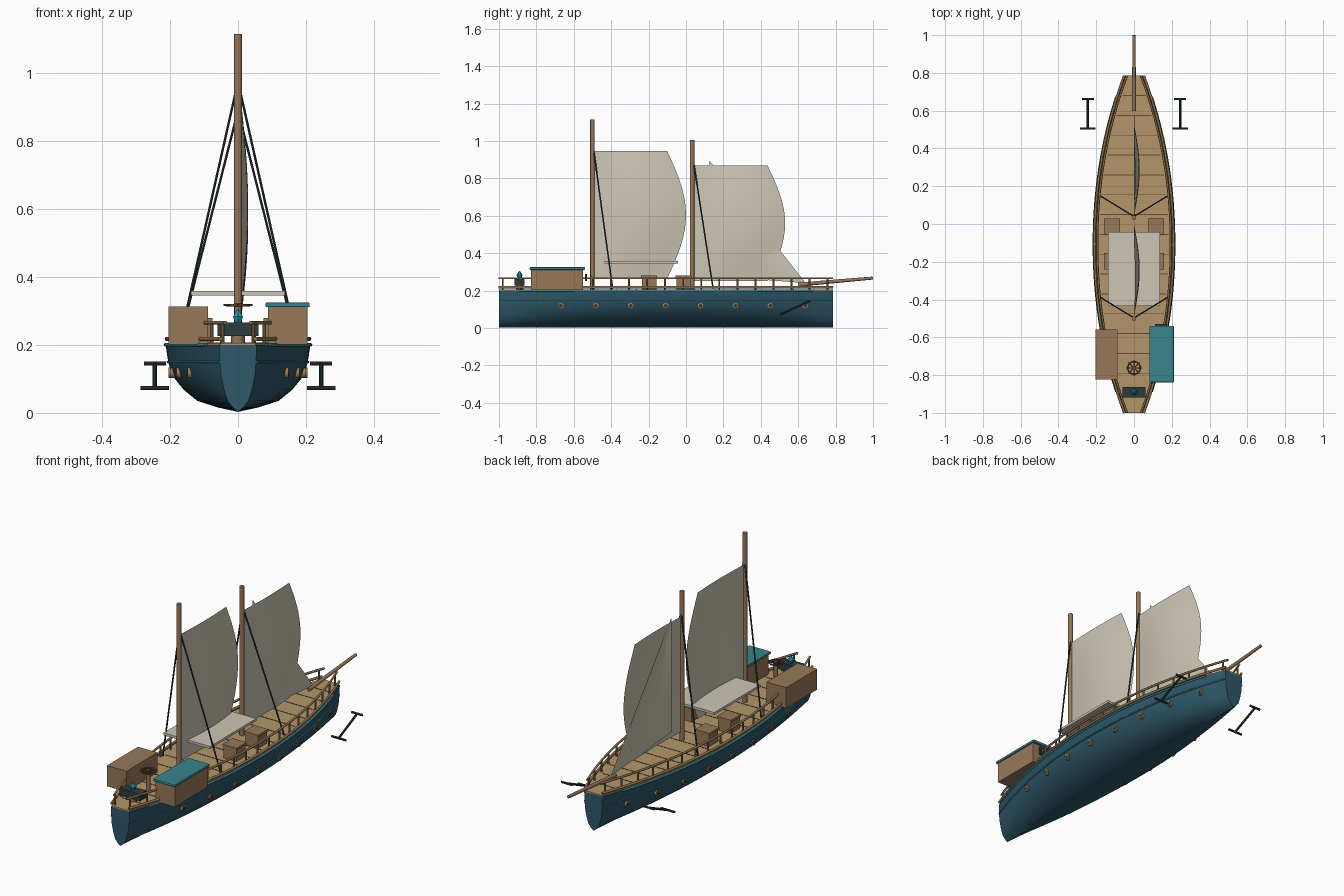
import bpy, bmesh, math
from mathutils import Vector

if "Cube" in bpy.data.objects:
    bpy.data.objects.remove(bpy.data.objects["Cube"])


def mat(name, r, g, b):
    m = bpy.data.materials.new(name)
    lin = [(c / 255 / 12.92 if c < 11 else ((c / 255 + 0.055) / 1.055) ** 2.4) for c in (r, g, b)]
    m.diffuse_color = (*lin, 1)
    m.use_nodes = True
    m.node_tree.nodes["Principled BSDF"].inputs["Base Color"].default_value = m.diffuse_color
    return m


HULL = mat("deep blue hull", 46, 88, 107)
DECK = mat("tan deck", 180, 150, 107)
WOOD = mat("brown wood", 152, 120, 88)
SEAM = mat("dark wood", 100, 76, 52)
RAIL = mat("rail wood", 150, 119, 80)
TEAL = mat("teal paint", 56, 132, 140)
DARK = mat("dark iron", 44, 60, 62)
GLOW = mat("bright crystal", 34, 158, 178)
SAIL = mat("cream canvas", 204, 198, 180)
BRASS = mat("brass", 165, 125, 80)


def finish(name, bm, m, smooth=None):
    bmesh.ops.recalc_face_normals(bm, faces=bm.faces)
    me = bpy.data.meshes.new(name)
    bm.to_mesh(me)
    bm.free()
    ob = bpy.data.objects.new(name, me)
    bpy.context.collection.objects.link(ob)
    me.materials.append(m)
    if smooth:
        bpy.ops.object.select_all(action='DESELECT')
        ob.select_set(True)
        bpy.context.view_layer.objects.active = ob
        bpy.ops.object.shade_smooth_by_angle(angle=math.radians(smooth))
    return ob


def box(name, x, y, z, m):
    """Box from (min, max) ranges."""
    bm = bmesh.new()
    bmesh.ops.create_cube(bm, size=1)
    for v in bm.verts:
        v.co = [(a + b) / 2 + c * (b - a) for (a, b), c in zip((x, y, z), v.co)]
    return finish(name, bm, m)


def rod(name, a, b, r, m, r2=None, sides=12):
    a, b = Vector(a), Vector(b)
    bm = bmesh.new()
    bmesh.ops.create_cone(bm, cap_ends=True, segments=sides, radius1=r,
                          radius2=r if r2 is None else r2, depth=(b - a).length)
    q = (b - a).to_track_quat('Z', 'Y')
    for v in bm.verts:
        v.co = q @ v.co + (a + b) / 2
    return finish(name, bm, m, 40)


def tube(name, pts, r, m, closed=False):
    cu = bpy.data.curves.new(name, 'CURVE')
    cu.dimensions = '3D'
    cu.bevel_depth, cu.bevel_resolution, cu.use_fill_caps = r, 1, True
    sp = cu.splines.new('POLY')
    sp.points.add(len(pts) - 1)
    for p, c in zip(sp.points, pts):
        p.co = (*c, 1)
    sp.use_cyclic_u = closed
    cu.materials.append(m)
    ob = bpy.data.objects.new(name, cu)
    bpy.context.collection.objects.link(ob)
    return ob


def loft(name, rows, m, smooth, caps=False):
    bm = bmesh.new()
    vs = [[bm.verts.new(p) for p in row] for row in rows]
    for r0, r1 in zip(vs, vs[1:]):
        for i in range(len(r0) - 1):
            bm.faces.new((r0[i], r0[i + 1], r1[i + 1], r1[i]))
    if caps:
        bm.faces.new(vs[0])
        bm.faces.new(vs[-1])
        for r0, r1 in zip(vs, vs[1:]):
            bm.faces.new((r0[0], r1[0], r1[-1], r0[-1]))
    return finish(name, bm, m, smooth)


# Plan outline of the ship
Y0, Y1 = -1.0, 0.785
def half(y):
    return 0.213 - 0.158 * abs((y + 0.107) / 0.893) ** 2.1

STATIONS = [Y0 + (Y1 - Y0) * i / 32 for i in range(33)]

# Hull: one cross-section scaled along the length
SECTION = [(1, 0.2), (0.965, 0.15), (0.91, 0.11), (0.75, 0.068), (0.56, 0.035), (0.28, 0.016), (0, 0.003)]
full = SECTION + [(-x, z) for x, z in SECTION[-2::-1]]
loft("hull", [[(x * half(y), y, z) for x, z in full] for y in STATIONS], HULL, 42, caps=True)

# Deck and plank seams
loft("deck", [[(s * (half(y) - 0.004), y, z) for s, z in ((1, 0.198), (1, 0.206), (-1, 0.206), (-1, 0.198))]
              for y in STATIONS], DECK, 30, caps=True)
for i in range(1, 17):
    y = Y0 + i * 0.105
    w = half(y) - 0.03
    box("plank_seam", (-w, w), (y - 0.002, y + 0.002), (0.205, 0.2075), SEAM)

# Side trims, rails, posts and portholes
for s in (1, -1):
    tube("edge_trim", [(s * half(y), y, 0.2) for y in STATIONS[2:-2]], 0.006, TEAL)
    tube("rub_strip", [(s * 0.968 * half(y), y, 0.15) for y in STATIONS], 0.004, TEAL)
    tube("lower_rail", [(s * (half(y) - 0.004), y, 0.218) for y in STATIONS], 0.007, RAIL)
    tube("upper_rail", [(s * (half(y) - 0.018), y, 0.266) for y in STATIONS], 0.006, RAIL)
    for i in range(19):
        y = Y0 + 0.02 + i * 0.0965
        x = s * (half(y) - 0.018)
        rod("rail_post", (x, y, 0.2), (x, y, 0.266), 0.005, RAIL, sides=8)
    for i in range(8):
        y = -0.67 + i * 0.187
        x = 0.92 * half(y)
        rod("porthole_ring", (s * (x - 0.012), y, 0.118), (s * (x + 0.008), y, 0.118), 0.016, BRASS)
        rod("porthole_glass", (s * x, y, 0.118), (s * (x + 0.009), y, 0.118), 0.010, DARK)

# Masts and bowsprit
rod("main_mast", (0, -0.5, 0.2), (0, -0.5, 1.115), 0.012, WOOD)
rod("fore_mast", (0, 0.033, 0.2), (0, 0.033, 1.005), 0.012, WOOD)
rod("bowsprit", (0, 0.6, 0.232), (0, 0.999, 0.267), 0.011, WOOD, 0.008)

# Shrouds
for s in (1, -1):
    for y, top in ((-0.497, 0.975), (0.04, 0.89)):
        rod("shroud", (0, y, top), (s * 0.172, y + 0.105, 0.21), 0.004, DARK, sides=6)


# Billowing sails
def sail(name, y0, y1, z0, z1, bulge, side=0.03):
    n = 16
    rows = []
    for j in range(n + 1):
        v = j / n
        edge = y1 + bulge * math.sin(math.pi * v)
        rows.append([(side * math.sin(math.pi * i / n) * (0.2 + 0.8 * math.sin(math.pi * v)),
                      y0 + (edge - y0) * i / n, z0 + (z1 - z0) * v) for i in range(n + 1)])
    return loft(name, rows, SAIL, 40)


sail("main_sail", -0.49, -0.1, 0.265, 0.945, 0.1)
sail("fore_sail", 0.042, 0.435, 0.25, 0.87, 0.095)

# Triangular jib
A, B, C = Vector((0, 0.125, 0.895)), Vector((0, 0.125, 0.28)), Vector((0, 0.64, 0.24))
rows = []
for j in range(13):
    t = 0.005 + 0.995 * j / 12
    rows.append([A.lerp(B, t).lerp(A.lerp(C, t), i / 10)
                 + Vector((0.022 * math.sin(math.pi * i / 10) * math.sin(math.pi * t), 0, 0)) for i in range(11)])
loft("jib", rows, SAIL, 40)

# Awning amidships
box("awning", (-0.138, 0.138), (-0.435, -0.042), (0.346, 0.359), SAIL)

# Deck crates
for s in (1, -1):
    for y in (-0.197, -0.013):
        x = s * 0.117
        box("crate", (x - 0.038, x + 0.038), (y - 0.039, y + 0.039), (0.2, 0.268), WOOD)
        box("crate_lid", (x - 0.042, x + 0.042), (y - 0.043, y + 0.043), (0.268, 0.28), WOOD)

# Stern cabins
box("port_cabin", (-0.204, -0.088), (-0.822, -0.558), (0.202, 0.313), WOOD)
box("starboard_cabin", (0.088, 0.204), (-0.828, -0.552), (0.202, 0.313), WOOD)
roof = box("cabin_roof", (0.081, 0.211), (-0.838, -0.54), (0.311, 0.325), TEAL)
bev = roof.modifiers.new("soft edge", 'BEVEL')
bev.width, bev.segments = 0.004, 2
box("cabin_hatch", (0.112, 0.175), (-0.54, -0.53), (0.25, 0.29), DARK)

# Steering wheel lying flat on its post
WY, WZ = -0.762, 0.317
rod("wheel_post", (0, WY, 0.2), (0, WY, WZ), 0.01, WOOD)
rod("wheel_hub", (0, WY, WZ - 0.006), (0, WY, WZ + 0.006), 0.012, SEAM)
ring = [(math.cos(i * math.pi / 12), math.sin(i * math.pi / 12)) for i in range(24)]
tube("wheel_rim", [(0.033 * c, WY + 0.033 * s, WZ) for c, s in ring], 0.004, SEAM, True)
for c, s in ring[::6] + ring[3::6]:
    rod("wheel_spoke", (0, WY, WZ), (0.042 * c, WY + 0.042 * s, WZ), 0.003, SEAM, sides=6)

# Crystal engine at the stern
rod("engine_pedestal", (0, -0.89, 0.2), (0, -0.89, 0.23), 0.02, WOOD)
box("engine_case", (-0.06, 0.06), (-0.918, -0.864), (0.227, 0.266), DARK)
rod("crystal_base", (0, -0.89, 0.264), (0, -0.89, 0.283), 0.009, GLOW, 0.017, sides=6)
rod("crystal_tip", (0, -0.89, 0.283), (0, -0.89, 0.306), 0.017, GLOW, 0.002, sides=6)

# Anchors off the bow
for s in (1, -1):
    rod("anchor_shank", (s * 0.245, 0.505, 0.073), (s * 0.245, 0.662, 0.145), 0.006, DARK, sides=8)
    rod("anchor_fluke", (s * 0.203, 0.505, 0.073), (s * 0.287, 0.505, 0.073), 0.006, DARK, sides=8)
    rod("anchor_stock", (s * 0.212, 0.662, 0.145), (s * 0.276, 0.662, 0.145), 0.006, DARK, sides=8)
